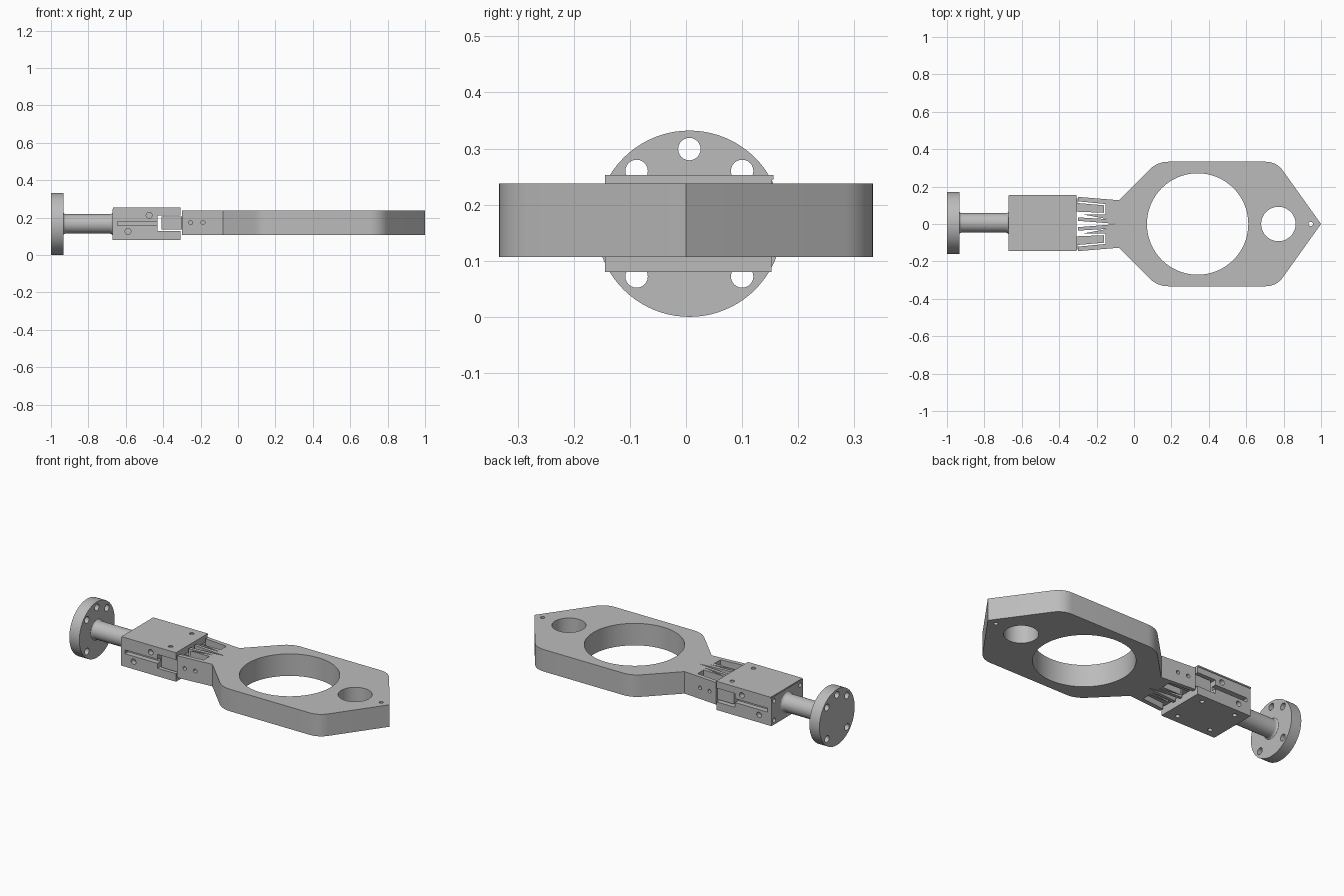
import bpy, bmesh
from math import pi, sin, cos, radians
from mathutils import Matrix, Vector

if "Cube" in bpy.data.objects:
    bpy.data.objects.remove(bpy.data.objects["Cube"])

grey = bpy.data.materials.new("machined_grey")
grey.use_nodes = True
COLOUR = (0.5, 0.5, 0.5, 1)
grey.diffuse_color = COLOUR
grey.node_tree.nodes["Principled BSDF"].inputs["Base Color"].default_value = COLOUR

MID = 0.173   # height of the plate's mid plane
AXIS = Vector((0, 0.006, 0.166))   # flange and shaft axis


def make(name, bm):
    bmesh.ops.recalc_face_normals(bm, faces=bm.faces)
    mesh = bpy.data.meshes.new(name)
    bm.to_mesh(mesh)
    bm.free()
    mesh.materials.append(grey)
    ob = bpy.data.objects.new(name, mesh)
    bpy.context.collection.objects.link(ob)
    return ob


def box(name, x, y, z):
    bm = bmesh.new()
    lo, hi = Vector((x[0], y[0], z[0])), Vector((x[1], y[1], z[1]))
    bmesh.ops.create_cube(bm, size=1, matrix=Matrix.Translation((lo + hi) / 2)
                          @ Matrix.Diagonal((*(hi - lo), 1)))
    return make(name, bm)


def rod(name, centre, radius, length, axis="Z", sides=32):
    bm = bmesh.new()
    turn = {"X": Matrix.Rotation(pi / 2, 4, "Y"),
            "Y": Matrix.Rotation(pi / 2, 4, "X"), "Z": Matrix()}[axis]
    bmesh.ops.create_cone(bm, cap_ends=True, segments=sides, radius1=radius,
                          radius2=radius, depth=length,
                          matrix=Matrix.Translation(centre) @ turn)
    return make(name, bm)


def prism(name, points, z0, z1):
    bm = bmesh.new()
    face = bm.faces.new([bm.verts.new((x, y, z0)) for x, y in points])
    out = bmesh.ops.extrude_face_region(bm, geom=[face])
    for v in out["geom"]:
        if isinstance(v, bmesh.types.BMVert):
            v.co.z = z1
    return make(name, bm)


def cut(target, cutters):
    for cutter in cutters:
        mod = target.modifiers.new("cut", "BOOLEAN")
        mod.object, mod.solver, mod.operation = cutter, "EXACT", "DIFFERENCE"
        graph = bpy.context.evaluated_depsgraph_get()
        mesh = bpy.data.meshes.new_from_object(target.evaluated_get(graph))
        target.modifiers.clear()
        target.data = mesh
        bpy.data.objects.remove(cutter)


def rounded(a, corner, b, radius=0.06, steps=8):
    # Quadratic blend across one corner
    a, c, b = Vector(a), Vector(corner), Vector(b)
    p, q = c + (a - c).normalized() * radius, c + (b - c).normalized() * radius
    return [tuple(p * (1 - t) ** 2 + c * 2 * t * (1 - t) + q * t * t)
            for t in (i / steps for i in range(steps + 1))]


# Plate with neck, round openings and a slotted, forked end
neck, back, front, tip = (-0.08, 0.127), (0.125, 0.333), (0.762, 0.333), (1, 0)
half = ([(-0.3, 0.145), neck] + rounded(neck, back, front)
        + rounded(back, front, tip) + [tip])
outline = half + [(x, -y) for x, y in reversed(half[:-1])]
plate = prism("ring_plate", outline, 0.107, 0.238)
cutters = [rod("bore", (0.34, 0, MID), 0.271, 0.5, sides=96),
           rod("side_bore", (0.772, 0, MID), 0.092, 0.5, sides=64),
           rod("tip_hole", (0.945, 0, MID), 0.012, 0.5, sides=16),
           prism("centre_slit", [(-0.31, 0.018), (-0.09, 0), (-0.31, -0.018)], 0, 0.4)]
for s in (-1, 1):
    cutters.append(prism("pocket", [(-0.31, s * 0.122), (-0.152, s * 0.107),
                                    (-0.152, s * 0.052), (-0.31, s * 0.052)], 0, 0.4))
    cutters.append(prism("inner_slit", [(-0.31, s * 0.058), (-0.14, s * 0.026),
                                        (-0.31, s * 0.036)], 0, 0.4))
    for x in (-0.253, -0.187):
        cutters.append(rod("pin_hole", (x, s * 0.13, MID), 0.011, 0.07, "Y", 16))
cut(plate, cutters)

# Clamp block with side windows, guide grooves and screw holes
block = box("clamp_block", (-0.67, -0.308), (-0.144, 0.152), (0.08, 0.247))
cutters = [box("window", (-0.43, -0.2), (-0.3, 0.3), (0.128, 0.21))]
for y in (-0.144, 0.152):
    cutters.append(box("groove", (-0.645, -0.425), (y - 0.03, y + 0.03), (0.157, 0.18)))
    for x, z in ((-0.475, 0.212), (-0.588, 0.125)):
        cutters.append(rod("screw_hole", (x, y, z), 0.016, 0.06, "Y", 20))
    for z in (0.105, 0.222):
        inset = 0.025 if y < 0 else -0.025
        cutters.append(rod("end_hole", (-0.67, y + inset, z), 0.013, 0.05, "X", 20))
for x in (-0.378, -0.6):
    for y in (-0.095, 0.105):
        cutters.append(rod("bottom_hole", (x, y, 0.08), 0.013, 0.04, sides=20))
cut(block, cutters)

# Thin lid on the block
lid = box("block_lid", (-0.668, -0.308), (-0.144, 0.156), (0.245, 0.253))
cut(lid, [rod("lid_hole", (-0.378, y, 0.25), 0.013, 0.1, sides=20)
          for y in (-0.095, 0.105)])

# Jaws reaching from the block into the plate pockets
for s, side in ((1, "left"), (-1, "right")):
    prism(side + "_jaw", [(-0.41, s * 0.135), (-0.302, s * 0.135), (-0.302, s * 0.112),
                          (-0.16, s * 0.1), (-0.16, s * 0.06), (-0.41, s * 0.07)],
          0.135, 0.205)

# Shaft, flared where it meets the flange and the block
bm = bmesh.new()
flare = [(0.018 * (1 - sin(a)), 0.052 + 0.018 * (1 - cos(a)))
         for a in (radians(d) for d in range(90, -1, -15))]
profile = [(-0.937 + d, r) for d, r in flare] + [(-0.668 - d, r) for d, r in reversed(flare)]
profile = [(profile[0][0], 0)] + profile + [(profile[-1][0], 0)]
verts = [bm.verts.new((x, AXIS.y, AXIS.z + r)) for x, r in profile]
edges = [bm.edges.new(pair) for pair in zip(verts, verts[1:])]
bmesh.ops.spin(bm, geom=verts + edges, cent=AXIS, axis=(1, 0, 0), angle=2 * pi,
               steps=48, use_merge=True)
bmesh.ops.remove_doubles(bm, verts=bm.verts, dist=0.0001)
make("shaft", bm)

# Flange with five bolt holes
flange = rod("flange", AXIS + Vector((-0.967, 0, 0)), 0.166, 0.066, "X", 80)
cut(flange, [rod("bolt_hole", AXIS + Vector((-0.967, 0.133 * cos(a), 0.133 * sin(a))),
                 0.02, 0.2, "X", 24)
             for a in (radians(d) for d in (45, 90, 135, 225, 315))])

# Smooth the round walls and keep the machined edges sharp
for ob in bpy.context.collection.objects:
    if ob.type == "MESH" and ob.data.materials and ob.data.materials[0] == grey:
        bpy.ops.object.select_all(action="DESELECT")
        ob.select_set(True)
        bpy.context.view_layer.objects.active = ob
        bpy.ops.object.shade_smooth_by_angle(angle=radians(30))
